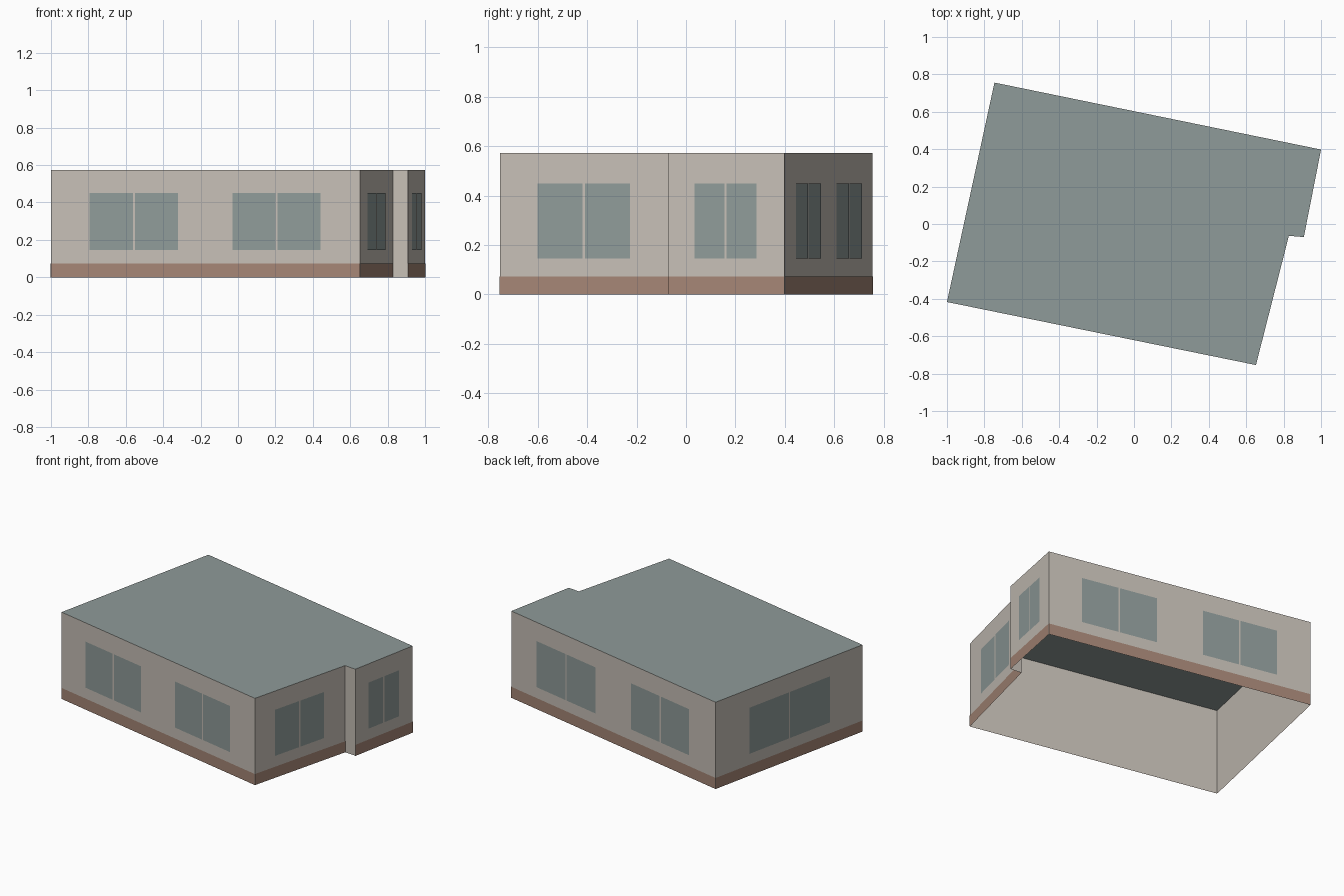
import bpy
from mathutils import Vector

if "Cube" in bpy.data.objects:
    bpy.data.objects.remove(bpy.data.objects["Cube"], do_unlink=True)

HEIGHT = 0.573
PLINTH = 0.073
SILL, HEAD = 0.145, 0.45
GAP = 0.01
PROUD = 0.002


def make_material(name, rgb):
    mat = bpy.data.materials.new(name)
    mat.use_nodes = True
    color = (*rgb, 1)
    mat.diffuse_color = color
    mat.node_tree.nodes["Principled BSDF"].inputs["Base Color"].default_value = color
    return mat


plaster = make_material("warm plaster", (0.565, 0.52, 0.468))
slate = make_material("slate grey green", (0.275, 0.328, 0.319))
brick = make_material("brown brick", (0.376, 0.238, 0.181))


def make_object(name, verts, faces, mat):
    mesh = bpy.data.meshes.new(name)
    mesh.from_pydata(verts, [], faces)
    mesh.materials.append(mat)
    obj = bpy.data.objects.new(name, mesh)
    bpy.context.collection.objects.link(obj)
    return obj


def wall_panel(name, a, b, start, end, z0, z1, mat, offset=0.0):
    """Upright sheet between two distances along the wall a-b, facing outward."""
    along = (b - a).normalized()
    out = Vector((along.y, -along.x)) * offset
    p, q = a + along * start + out, a + along * end + out
    verts = [(*p, z0), (*q, z0), (*q, z1), (*p, z1)]
    return make_object(name, verts, [(0, 1, 2, 3)], mat)


# Footprint corners, counterclockwise from the front right corner
corners = [Vector(c) for c in (
    (-1, -0.417), (0.652, -0.754), (0.828, -0.063),
    (0.908, -0.07), (1, 0.398), (-0.746, 0.756))]

# Each wall: name, window pairs as fractions of its length, has plinth
walls = [
    ("front", [(0.125, 0.412), (0.588, 0.872)], True),
    ("left_front", [(0.222, 0.765)], True),
    ("step", [], False),
    ("left_rear", [(0.225, 0.76)], True),
    ("back", [(0.125, 0.412), (0.588, 0.872)], True),
    ("right", [(0.228, 0.777)], True),
]

for i, (name, pairs, has_plinth) in enumerate(walls):
    a, b = corners[i], corners[(i + 1) % len(corners)]
    length = (b - a).length
    wall_panel(name + "_wall", a, b, 0, length, 0, HEIGHT, plaster)
    if has_plinth:
        wall_panel(name + "_plinth", a, b, 0, length, 0, PLINTH, brick, PROUD)
    # Two panes either side of a narrow mullion
    for n, (f0, f1) in enumerate(pairs, 1):
        s, e = f0 * length, f1 * length
        mid = (s + e) / 2
        for side, p, q in (("a", s, mid - GAP / 2), ("b", mid + GAP / 2, e)):
            wall_panel(f"{name}_window_{n}_pane_{side}", a, b, p, q,
                       SILL, HEAD, slate, PROUD)

# Flat roof; the underside stays open
make_object("roof", [(*c, HEIGHT) for c in corners],
            [tuple(range(len(corners)))], slate)
